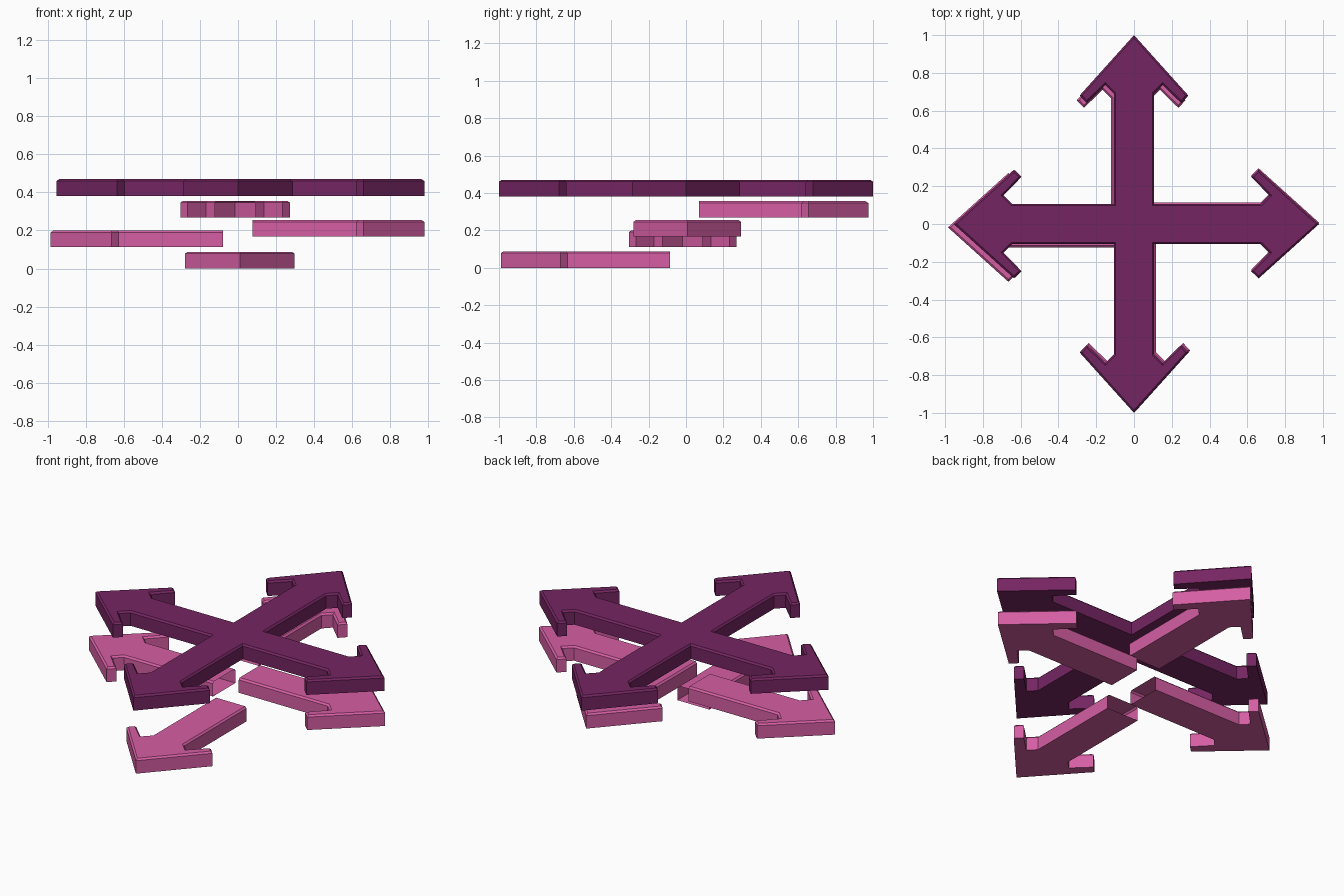
import bpy, bmesh, math
from mathutils import Vector, Matrix

if "Cube" in bpy.data.objects:
    bpy.data.objects.remove(bpy.data.objects["Cube"])

HALF = 0.107    # half width of a shaft
THICK = 0.088   # plate thickness
BEVEL = 0.010   # chamfer on the top edge


def material(name, rgb):
    m = bpy.data.materials.new(name)
    m.diffuse_color = (*rgb, 1.0)
    m.use_nodes = True
    m.node_tree.nodes["Principled BSDF"].inputs["Base Color"].default_value = m.diffuse_color
    return m


PLUM = material("dark plum", (0.178, 0.0185, 0.122))
PINK = material("pink", (0.67, 0.112, 0.371))


def arm(tail, tip, angle):
    """Counter-clockwise outline of one arrow, pointing +y before turning."""
    right = [(HALF, tail), (HALF, tip - 0.31), (0.152, tip - 0.265),
             (0.25, tip - 0.36), (0.288, tip - 0.32)]
    pts = right + [(0, tip)] + [(-x, y) for x, y in reversed(right)]
    rot = Matrix.Rotation(math.radians(angle), 2)
    return [rot @ Vector(p) for p in pts]


def inset(pts, amounts):
    """Move each edge i (pts[i] to pts[i+1]) inwards by amounts[i]."""
    out = []
    n = len(pts)
    for i, p in enumerate(pts):
        a = (p - pts[i - 1]).normalized()
        b = (pts[(i + 1) % n] - p).normalized()
        na, nb = Vector((-a.y, a.x)), Vector((-b.y, b.x))
        da, db = amounts[i - 1], amounts[i]
        det = na.x * nb.y - na.y * nb.x
        out.append(p + Vector(((da * nb.y - db * na.y) / det,
                               (db * na.x - da * nb.x) / det)))
    return out


def plate(name, pts, z, mat, open_tail=False, offset=(0, 0)):
    """Flat plate with a chamfered top; the last edge may be left open."""
    n = len(pts)
    amounts = [BEVEL] * n
    if open_tail:
        amounts[-1] = 0.0
    top = inset(pts, amounts)
    bm = bmesh.new()
    levels = ((pts, 0), (pts, THICK - BEVEL), (top, THICK))
    rings = [[bm.verts.new((p.x, p.y, h)) for p in ring] for ring, h in levels]
    bm.faces.new(rings[0][::-1])
    bm.faces.new(rings[2])
    for lo, hi in zip(rings, rings[1:]):
        for i in range(n - 1 if open_tail else n):
            j = (i + 1) % n
            bm.faces.new((lo[i], lo[j], hi[j], hi[i]))
    mesh = bpy.data.meshes.new(name)
    bm.to_mesh(mesh)
    bm.free()
    mesh.materials.append(mat)
    ob = bpy.data.objects.new(name, mesh)
    ob.location = (*offset, z)
    bpy.context.collection.objects.link(ob)


# Four-way arrow cross on top
cross = []
for tip, angle in ((1.0, 0), (0.955, 90), (1.0, 180), (0.98, 270)):
    cross += arm(HALF, tip, angle)[:-1]
plate("arrow_cross", cross, 0.382, PLUM)

# Four separate arrows stepping up below, each with an open tail
for name, tail, tip, angle, z, offset in (
        ("front_arrow", 0.085, 0.99, 180, 0.0, (0.01, 0)),
        ("left_arrow", 0.08, 0.985, 90, 0.112, (0, -0.018)),
        ("right_arrow", 0.075, 0.98, 270, 0.167, (0, 0.007)),
        ("back_arrow", 0.07, 0.975, 0, 0.268, (-0.015, 0))):
    plate(name, arm(tail, tip, angle), z, PINK, True, offset)
